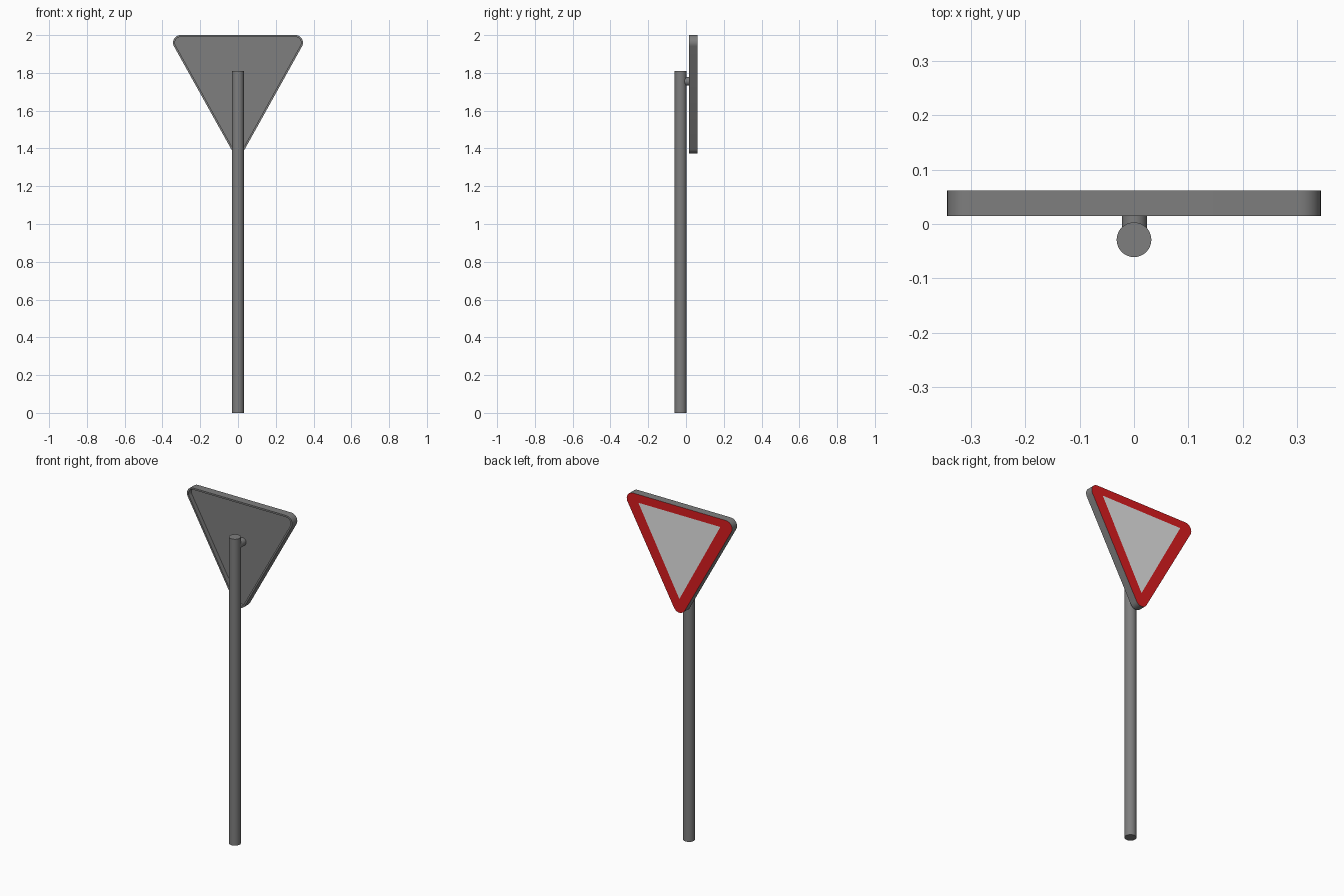
import bpy, bmesh, math
from mathutils import Matrix

if "Cube" in bpy.data.objects:
    bpy.data.objects.remove(bpy.data.objects["Cube"])


def material(name, r, g, b):
    m = bpy.data.materials.new(name)
    m.diffuse_color = (r, g, b, 1)
    m.use_nodes = True
    m.node_tree.nodes["Principled BSDF"].inputs["Base Color"].default_value = m.diffuse_color
    return m


GREY = material("grey metal", 0.21, 0.21, 0.21)
RED = material("red border", 0.70, 0.012, 0.014)
WHITE = material("white face", 0.79, 0.79, 0.79)


def finish(name, bm, mats, angle):
    bmesh.ops.recalc_face_normals(bm, faces=bm.faces[:])
    me = bpy.data.meshes.new(name)
    bm.to_mesh(me)
    bm.free()
    for m in mats:
        me.materials.append(m)
    ob = bpy.data.objects.new(name, me)
    bpy.context.collection.objects.link(ob)
    bpy.ops.object.select_all(action='DESELECT')
    ob.select_set(True)
    bpy.context.view_layer.objects.active = ob
    bpy.ops.object.shade_smooth_by_angle(angle=math.radians(angle))
    return ob


def cylinder(name, radius, length, matrix):
    bm = bmesh.new()
    bmesh.ops.create_cone(bm, cap_ends=True, segments=32, radius1=radius,
                          radius2=radius, depth=length, matrix=matrix)
    return finish(name, bm, [GREY], 30)


# Pole and the short round bracket reaching into the hollow back of the sign
cylinder("pole", 0.032, 1.81, Matrix.Translation((0, -0.029, 0.905)))
cylinder("bracket", 0.023, 0.064,
         Matrix.Translation((0.001, 0.013, 1.755)) @ Matrix.Rotation(math.pi / 2, 4, 'X'))

# Sign board: rounded triangle with a thin lip around a recessed back panel
R, SEG = 0.04, 12
CX, TOP, LOW = 0.344 - R, 2.0 - R, 1.374 + R
TILT = math.atan2(CX, TOP - LOW)          # angle of the slanted edges
CORNERS = [(CX, TOP, -TILT, math.pi / 2),
           (-CX, TOP, math.pi / 2, math.pi + TILT),
           (0, LOW, math.pi + TILT, 2 * math.pi - TILT)]

bm = bmesh.new()


def outline(y, inset):
    loop = []
    for cx, cz, a0, a1 in CORNERS:
        for i in range(SEG + 1):
            a = a0 + (a1 - a0) * i / SEG
            r = R - inset
            loop.append(bm.verts.new((cx + r * math.cos(a), y, cz + r * math.sin(a))))
    return loop


LIP, PANEL, FRONT = 0.015, 0.042, 0.062
loops = [outline(PANEL, 0.01), outline(LIP, 0.01), outline(LIP, 0), outline(FRONT, 0)]
front = loops[-1]
n = len(front)
bm.faces.new(loops[0])
for a, b in zip(loops, loops[1:]):
    for i in range(n):
        j = (i + 1) % n
        bm.faces.new((a[i], a[j], b[j], b[i]))

# Painted front: red ring around a sharp-cornered white triangle
inner = [bm.verts.new((x, FRONT, z)) for x, z in ((0.268, 1.952), (-0.268, 1.952), (0, 1.455))]
for i in range(n):
    j = (i + 1) % n
    p, q = inner[i // (SEG + 1)], inner[j // (SEG + 1)]
    corners = (front[i], front[j], p) if p == q else (front[i], front[j], q, p)
    bm.faces.new(corners).material_index = 1
bm.faces.new(inner).material_index = 2
finish("sign_board", bm, [GREY, RED, WHITE], 25)
